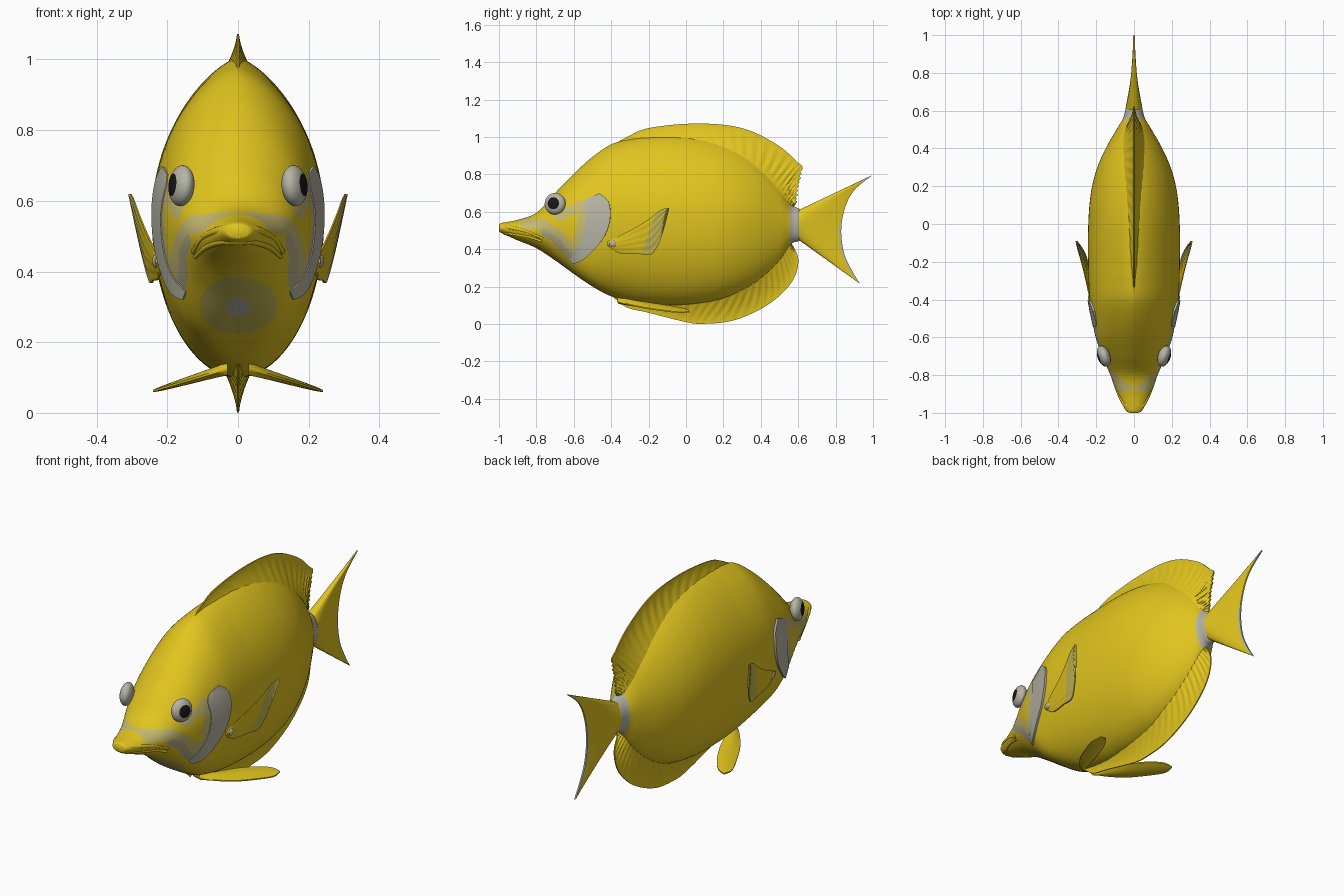
import bpy, bmesh, math
from mathutils import Vector, Matrix
from mathutils.geometry import intersect_point_line

cube = bpy.data.objects.get("Cube")
if cube:
    bpy.data.objects.remove(cube)


def material(name, r, g, b):
    m = bpy.data.materials.new(name)
    m.use_nodes = True
    m.diffuse_color = (r, g, b, 1)
    bsdf = m.node_tree.nodes["Principled BSDF"]
    bsdf.inputs["Base Color"].default_value = (r, g, b, 1)
    bsdf.inputs["Roughness"].default_value = 0.6
    return m


YELLOW = material("yellow", 0.76, 0.56, 0.013)
GREY = material("pale_grey", 0.47, 0.46, 0.38)
SAND = material("sand_grey", 0.46, 0.42, 0.25)
CREAM = material("cream", 0.58, 0.50, 0.17)
KHAKI = material("khaki", 0.56, 0.47, 0.09)
BLACK = material("black", 0.008, 0.008, 0.008)


def spline(points, u):
    """Catmull-Rom point at u in 0..1."""
    n = len(points) - 1
    i = min(int(u * n), n - 1)
    t = u * n - i
    p = [points[min(max(j, 0), n)] for j in range(i - 1, i + 3)]
    return [0.5 * (2 * b + (c - a) * t + (2 * a - 5 * b + 4 * c - d) * t ** 2
                   + (3 * b - a - 3 * c + d) * t ** 3) for a, b, c, d in zip(*p)]


def finish(name, bm, mats, rule=None):
    bmesh.ops.recalc_face_normals(bm, faces=bm.faces)
    mesh = bpy.data.meshes.new(name)
    if rule:
        for f in bm.faces:
            f.material_index = rule(f.calc_center_median())
    bm.to_mesh(mesh)
    bm.free()
    for m in mats:
        mesh.materials.append(m)
    mesh.shade_smooth()
    mesh.set_sharp_from_angle(angle=math.radians(50))
    obj = bpy.data.objects.new(name, mesh)
    bpy.context.collection.objects.link(obj)


def loft(name, loops, mats, rule=None):
    """Skin closed loops and cap both ends."""
    bm = bmesh.new()
    rings = [[bm.verts.new(p) for p in loop] for loop in loops]
    n = len(rings[0])
    for a, b in zip(rings, rings[1:]):
        for i in range(n):
            j = (i + 1) % n
            bm.faces.new((a[i], a[j], b[j], b[i]))
    bm.faces.new(rings[0])
    bm.faces.new(rings[-1])
    finish(name, bm, mats, rule)


# Body stations: y, top, bottom, half width
STATIONS = [(-1, .53, .495, .02), (-.985, .54, .485, .045), (-.9, .557, .447, .085),
            (-.8, .595, .405, .125), (-.7, .70, .34, .168), (-.6, .803, .268, .203),
            (-.5, .893, .20, .222), (-.4, .96, .148, .235), (-.3, .987, .12, .241),
            (-.2, 1.0, .105, .243), (-.1, 1.005, .1, .244), (0, 1.003, .10, .242),
            (.1, .99, .11, .236), (.2, .965, .13, .222), (.3, .925, .17, .194),
            (.4, .86, .23, .15), (.5, .755, .325, .093), (.56, .645, .425, .058),
            (.61, .612, .447, .043), (.66, .56, .50, .012)]
SAMPLES = [spline(STATIONS, i / 260) for i in range(261)]


def section(y, w, c, upper):
    """Half width of a cross-section: pinched back ridge, full jaws."""
    if upper:
        power = 1.1 + .33 * min(max((y + .6) / .4, 0), 1)
    else:
        power = 1.03 - .45 * math.exp(-((y + .56) / .13) ** 2)
    return w * math.copysign(abs(c) ** power, c)


def ring(s, n=144):
    y, top, bottom, w = s
    mid, h = (top + bottom) / 2, (top - bottom) / 2
    angles = [2 * math.pi * i / n for i in range(n)]
    return [(section(y, w, math.cos(a), i < n / 2), y, mid + h * math.sin(a))
            for i, a in enumerate(angles)]


def skin_x(y, z):
    """Half width of the body at a side position."""
    for a, b in zip(SAMPLES, SAMPLES[1:]):
        if a[0] <= y <= b[0]:
            k = (y - a[0]) / (b[0] - a[0])
            _, top, bottom, w = [p + (q - p) * k for p, q in zip(a, b)]
            t = (2 * z - top - bottom) / (top - bottom)
            return section(y, w, math.sqrt(max(0, 1 - t * t)), t > 0)
    return 0


# Painted face strokes: path of (y, z), half width, material index
STROKES = [([(-.76, .49), (-.70, .45), (-.65, .39), (-.60, .35)], .017, 3),
           ([(-.86, .54), (-.76, .53), (-.68, .47), (-.62, .41), (-.58, .37)], .028, 4),
           ([(-.68, .572), (-.62, .60), (-.56, .64)], .023, 4),
           ([(-.555, .62), (-.56, .52), (-.58, .42)], .022, 4)]


def body_rule(c):
    if .555 < c.y < .612:
        return 1
    if c.y > -.4:
        return 0
    if math.hypot(c.x / .035, (c.z - .3) / .025) < 1:
        return 1
    if math.hypot(c.x / .11, (c.z - .305) / .08) < 1:
        return 2
    p = Vector((c.y, c.z))
    for path, radius, index in STROKES:
        for a, b in zip(path, path[1:]):
            a, b = Vector(a), Vector(b)
            k = intersect_point_line(p, a, b)[1]
            if (a.lerp(b, min(max(k, 0), 1)) - p).length < radius:
                return index
    return 0


loft("body", [ring(s) for s in SAMPLES], [YELLOW, GREY, KHAKI, SAND, CREAM], body_rule)


def fin(name, base, edge, thick, place, mats, rule=None, nu=60, nv=14, tweak=None):
    """Thin two-sided blade between a base curve and an edge curve."""
    loops = []
    for i in range(nu + 1):
        u = i / nu
        a, b = spline(base, u), spline(edge, u)
        if tweak:
            b = tweak(b)
        side = []
        for j in range(nv + 1):
            v = j / nv
            p = [s + (e - s) * v for s, e in zip(a, b)]
            side.append((p, thick(u, v)))
        loops.append([place(*p, t) for p, t in side]
                     + [place(*p, -t) for p, t in reversed(side)])
    loft(name, loops, mats, rule)


def median(y, z, t):
    return (t, y, z)


# Ribbed dorsal and anal fins
def ribbed(u, v):
    ends = math.sin(math.pi * min(max(u, .005), .995)) ** .8
    rib = .004 * u * math.sin(2 * math.pi * (26 * u + 1.5 * v)) * math.sin(math.pi * v)
    return .055 * (1 - v) ** 1.6 * ends + .003 + rib


def saw(p):
    y, z = p
    if y > .5 and .66 < z < .83:
        y -= .025 * ((z * 45) % 1)
    return y, z


fin("dorsal_fin",
    [(-.42, .91), (-.3, .935), (-.2, .95), (0, .955), (.15, .93), (.28, .89), (.38, .83),
     (.45, .77), (.5, .71), (.53, .67), (.55, .63), (.56, .60)],
    [(-.42, .94), (-.3, 1.008), (-.2, 1.047), (0, 1.07), (.2, 1.065), (.35, 1.03),
     (.5, .95), (.59, .87), (.625, .83), (.605, .73), (.595, .66), (.565, .61)],
    ribbed, median, [YELLOW], nu=240, tweak=saw)
fin("anal_fin",
    [(-.4, .19), (-.3, .165), (-.15, .145), (0, .14), (.15, .16), (.27, .19), (.37, .25),
     (.44, .31), (.5, .37), (.53, .41), (.55, .45)],
    [(-.4, .155), (-.32, .09), (-.2, .06), (0, .01), (.1, .001), (.25, .018), (.4, .08),
     (.51, .16), (.58, .25), (.6, .35), (.56, .44)],
    ribbed, median, [YELLOW], nu=200)


# Tail fin with a pale trailing edge
def tail_thick(u, v):
    lens = math.sqrt(max(0, 1 - (2 * u - 1) ** 2))
    return .042 * (1 - v) * lens + .004


fin("tail_fin",
    [(.605, .61), (.605, .58), (.605, .555), (.605, .53), (.605, .505), (.605, .475), (.605, .448)],
    [(.998, .797), (.9, .715), (.85, .62), (.83, .5), (.845, .38), (.885, .29), (.93, .215)],
    tail_thick, median, [YELLOW, GREY],
    lambda c: int(c.y > .82 + 1.55 * (c.z - .48) ** 2), nu=60, nv=40)


# Raised plates that follow the skin
def above_skin(side, y, z, off):
    e = .008
    dy = (skin_x(y + e, z) - skin_x(y - e, z)) / (2 * e)
    dz = (skin_x(y, z + e) - skin_x(y, z - e)) / (2 * e)
    p = Vector((skin_x(y, z), y, z)) + Vector((1, -dy, -dz)).normalized() * off
    return (side * p.x, p.y, p.z)


def plate(name, side, front, back, mat, lift):
    loops = []
    for i in range(33):
        a, b = spline(front, i / 32), spline(back, i / 32)
        layers = [(0, -.005)] + [(k / 8, .003 + lift * k / 8) for k in range(9)] + [(1, -.005)]
        loops.append([above_skin(side, *[p + (q - p) * v for p, q in zip(a, b)], off)
                      for v, off in layers])
    loft(name, loops, [mat])


def ball(name, place, radius, depth, direction, mats, rule=None):
    """Flattened sphere whose pole points along direction."""
    bm = bmesh.new()
    bmesh.ops.create_uvsphere(bm, u_segments=32, v_segments=32, radius=1)
    if rule:
        for f in bm.faces:
            f.material_index = rule(f.calc_center_median())
    turn = Vector(direction).to_track_quat('Z', 'Y').to_matrix().to_4x4()
    bm.transform(Matrix.Translation(place) @ turn @ Matrix.Diagonal((radius, radius, depth, 1)))
    finish(name, bm, mats)


for side, word in ((1, "left"), (-1, "right")):
    ball(word + "_eye", (side * .160, -.70, .643), .058, .033, (side, -.36, .1),
         [GREY, BLACK], lambda c: int(c.z > .82))
    plate(word + "_gill_cover", side,
          [(-.52, .675), (-.545, .64), (-.535, .56), (-.55, .47), (-.58, .41), (-.605, .37), (-.625, .345)],
          [(-.46, .695), (-.412, .65), (-.405, .56), (-.435, .47), (-.49, .40), (-.55, .345), (-.60, .325)],
          GREY, .008)

    # Pectoral fin, sweeping up and out
    fin(word + "_pectoral_fin",
        [(-.42, .42), (-.36, .38), (-.26, .375), (-.19, .37), (-.15, .42), (-.12, .5), (-.09, .615)],
        [(-.42, .44), (-.36, .47), (-.28, .51), (-.2, .56), (-.15, .6), (-.12, .615), (-.09, .62)],
        lambda u, v: .003 + .007 * (1 - u) * math.sin(math.pi * v) + .002 * math.sin(30 * v) * u,
        lambda y, z, t: (side * (.222 + .15 * (y + .4) + .17 * (z - .4) + t), y, z),
        [YELLOW, KHAKI], lambda c: int(c.y - .35 * (c.z - .4) > -.23), nv=24)
    ball(word + "_fin_root", (side * .231, -.39, .43), .02, .012, (side, 0, 0), [GREY])

    # Pelvic fin, a flat leaf below the belly
    fin(word + "_pelvic_fin",
        [(.03, -.37), (.08, -.33), (.15, -.24), (.21, -.12), (.24, -.04), (.235, .015)],
        [(.03, -.34), (.05, -.27), (.09, -.16), (.14, -.06), (.19, .005), (.23, .018)],
        lambda u, v: .003 + .016 * (1 - u) * math.sin(math.pi * v),
        lambda x, y, t: (side * x, y, .134 - .3 * x + t), [YELLOW])


# Lips
def lip(name, half, radius):
    curve = bpy.data.curves.new(name, 'CURVE')
    curve.dimensions = '3D'
    curve.bevel_depth = radius
    curve.bevel_resolution = 5
    path = [(-x, y, z) for x, y, z in reversed(half[1:])] + half
    s = curve.splines.new('NURBS')
    s.points.add(len(path) - 1)
    for p, co in zip(s.points, path):
        p.co = (*co, 1)
        p.radius = 1 - .6 * abs(co[0]) / .13
    s.use_endpoint_u = True
    s.order_u = 4
    curve.materials.append(YELLOW)
    bpy.context.collection.objects.link(bpy.data.objects.new(name, curve))


lip("upper_lip", [(0, -.984, .522), (.045, -.97, .52), (.08, -.9, .508),
                  (.107, -.83, .492), (.127, -.765, .455)], .016)
lip("lower_lip", [(0, -.972, .488), (.04, -.958, .487), (.071, -.9, .478),
                  (.1, -.83, .465), (.121, -.77, .44)], .013)
